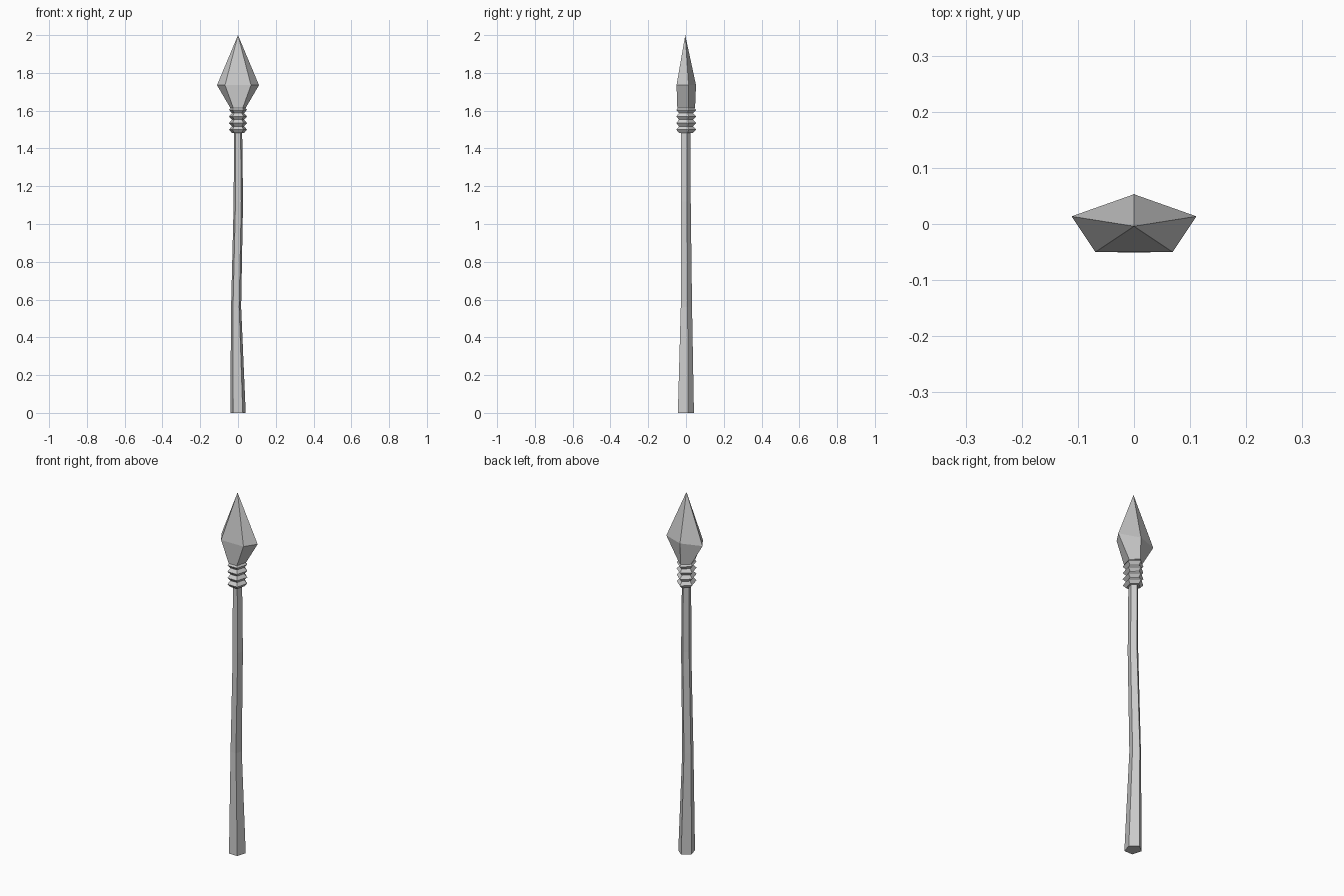
import bpy, bmesh, math

if "Cube" in bpy.data.objects:
    bpy.data.objects.remove(bpy.data.objects["Cube"])


def loft(name, rings, tip=None):
    """Skin five-sided rings (z, rx, ry, cx, cy); optionally close to a point."""
    bm = bmesh.new()
    loops = []
    for z, rx, ry, cx, cy in rings:
        angles = [math.radians(90 + 72 * i) for i in range(5)]
        loops.append([bm.verts.new((cx + rx * math.cos(a), cy + ry * math.sin(a), z))
                      for a in angles])
    for lo, hi in zip(loops, loops[1:]):
        for i in range(5):
            j = (i + 1) % 5
            bm.faces.new((lo[i], lo[j], hi[j], hi[i]))
    bm.faces.new(loops[0][::-1])
    if tip:
        point = bm.verts.new(tip)
        for i in range(5):
            bm.faces.new((loops[-1][i], loops[-1][(i + 1) % 5], point))
    else:
        bm.faces.new(loops[-1])
    bmesh.ops.recalc_face_normals(bm, faces=bm.faces)
    mesh = bpy.data.meshes.new(name)
    bm.to_mesh(mesh)
    bm.free()
    obj = bpy.data.objects.new(name, mesh)
    bpy.context.collection.objects.link(obj)
    return obj


# Slightly crooked, tapering wooden shaft
loft("shaft", [
    (0.00, 0.043, 0.047, 0.000, -0.005),
    (0.56, 0.028, 0.033, -0.010, -0.001),
    (1.12, 0.026, 0.029, 0.002, -0.004),
    (1.50, 0.023, 0.028, 0.000, -0.004),
])

# Binding: four sharp ridges around the top of the shaft
ridges = 4
z0, z1 = 1.482, 1.622
step = (z1 - z0) / ridges
binding = []
for k in range(2 * ridges + 1):
    rx, ry = (0.050, 0.058) if k % 2 else (0.034, 0.041)
    binding.append((z0 + k * step / 2, rx, ry, 0, -0.004))
loft("binding", binding)

# Faceted spear head, flattened front to back
loft("spear_head", [
    (1.615, 0.043, 0.052, 0, -0.004),
    (1.735, 0.117, 0.057, 0, -0.004),
], tip=(0, -0.004, 2.0))
